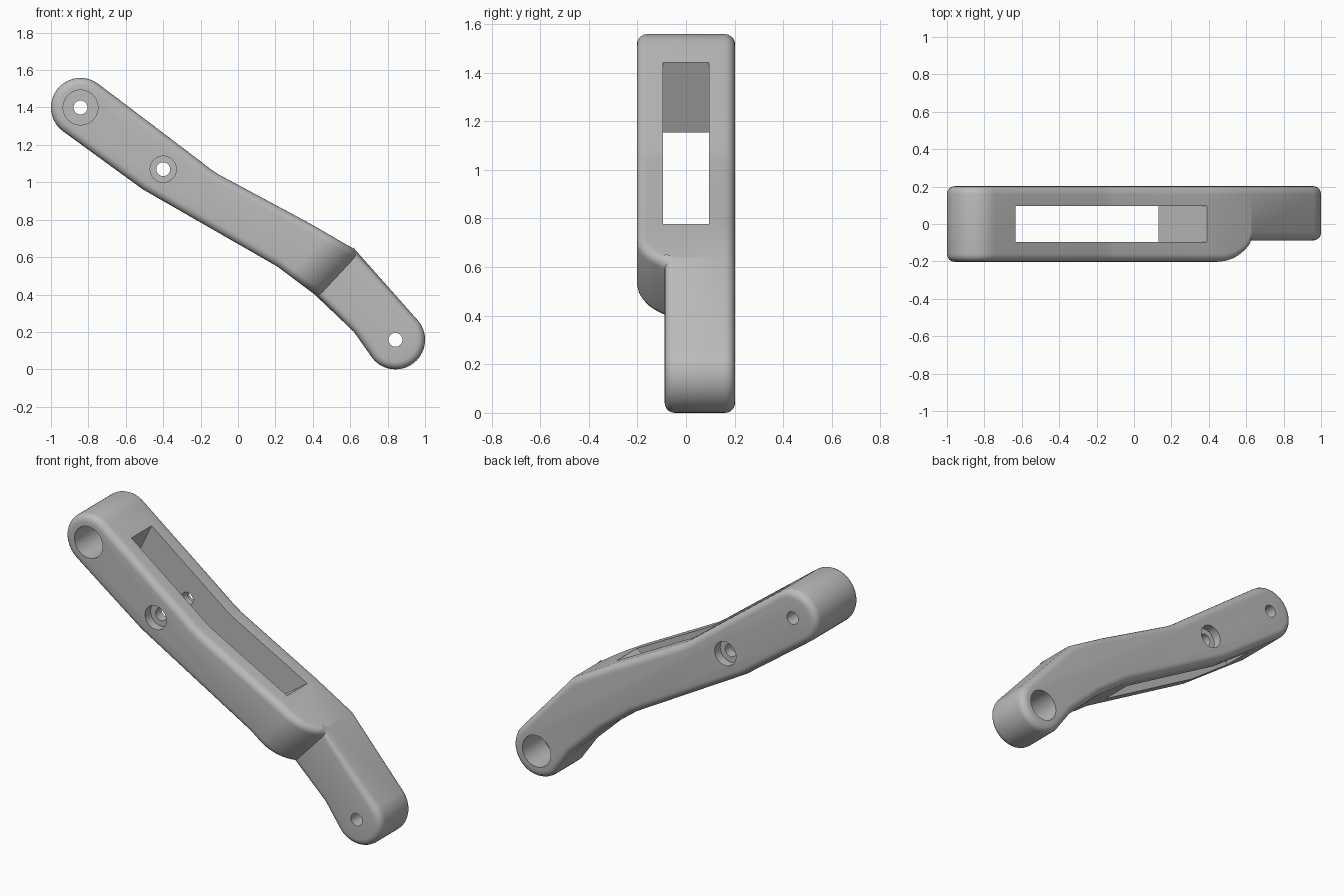
import bpy, bmesh, math
from mathutils import Vector

old = bpy.data.objects.get("Cube")
if old:
    bpy.data.objects.remove(old, do_unlink=True)

HALF = 0.202      # half thickness of the arm
STEP_Y = -0.088   # front face of the thin end
END_R = 0.158     # radius of both rounded ends
TOP_END, LOW_END, MIDDLE = (-0.842, 1.4), (0.842, 0.158), (-0.4, 1.07)

metal = bpy.data.materials.new("plain grey")
metal.use_nodes = True
grey = (0.5, 0.5, 0.5, 1)
metal.diffuse_color = grey
metal.node_tree.nodes["Principled BSDF"].inputs["Base Color"].default_value = grey


def prism(name, points, offset):
    """Solid made by sweeping a closed loop of points along an offset."""
    bm = bmesh.new()
    face = bm.faces.new([bm.verts.new(p) for p in points])
    swept = bmesh.ops.extrude_face_region(bm, geom=[face], use_keep_orig=True)
    moved = [g for g in swept["geom"] if isinstance(g, bmesh.types.BMVert)]
    bmesh.ops.translate(bm, verts=moved, vec=offset)
    bmesh.ops.recalc_face_normals(bm, faces=bm.faces)
    mesh = bpy.data.meshes.new(name)
    bm.to_mesh(mesh)
    bm.free()
    mesh.materials.append(metal)
    obj = bpy.data.objects.new(name, mesh)
    bpy.context.collection.objects.link(obj)
    return obj


def arc(centre, radius, start, end, steps):
    angles = [math.radians(start + (end - start) * i / steps) for i in range(steps + 1)]
    return [(centre[0] + radius * math.cos(a), centre[1] + radius * math.sin(a)) for a in angles]


def side_prism(name, outline, y0, y1):
    return prism(name, [(x, y0, z) for x, z in outline], (0, y1 - y0, 0))


def cut(target, cutter):
    cutter.hide_render = True
    mod = target.modifiers.new("cut", 'BOOLEAN')
    mod.operation, mod.solver, mod.object = 'DIFFERENCE', 'EXACT', cutter
    bpy.context.view_layer.objects.active = target
    bpy.ops.object.modifier_apply(modifier=mod.name)
    bpy.data.objects.remove(cutter, do_unlink=True)


def bore(target, centre, radius, y0, y1):
    cut(target, side_prism("bore_cutter", arc(centre, radius, 0, 352.5, 47), y0, y1))


# Arm outline: upper edge, low end, lower edge, top end
outline = [(-0.2, 1.112), (-0.15, 1.073), (-0.1, 1.04), (0.39, 0.777), (0.626, 0.64)]
outline += arc(LOW_END, END_R, 40, -140, 28)
outline += [(0.62, 0.2), (0.41, 0.4), (0.21, 0.55), (-0.51, 0.963)]
outline += arc(TOP_END, END_R, 233.5, 52, 28)
arm = side_prism("lever_arm", outline, -HALF, HALF)

# Front relief: a curved shoulder running down to the thin end
origin, along, across = Vector((0.626, 0, 0.6)), Vector((0.68, 0, 0.73)), Vector((0.73, 0, -0.68))
rise = HALF + STEP_Y
run = 0.2
radius = (run ** 2 + rise ** 2) / (2 * rise)
sweep = math.degrees(math.asin(run / radius))
profile = arc((-run, -HALF + radius), radius, -90, -90 + sweep, 10)
profile += [(1, STEP_Y), (1, -0.5), (-run, -0.5)]
cut(arm, prism("relief_cutter",
               [origin - along + across * s + Vector((0, y, 0)) for s, y in profile], along * 2))

# Round the outer rims only, where a side wall meets the front or back
bm = bmesh.new()
bm.from_mesh(arm.data)
bmesh.ops.remove_doubles(bm, verts=bm.verts, dist=0.0005)
bm.normal_update()
rims = []
for e in bm.edges:
    if len(e.link_faces) == 2:
        low, high = sorted(abs(f.normal.y) for f in e.link_faces)
        if low < 0.1 and high > 0.4:
            rims.append(e)
bmesh.ops.bevel(bm, geom=rims, offset=0.042, offset_type='OFFSET', segments=5,
                profile=0.5, affect='EDGES', clamp_overlap=False)
bm.to_mesh(arm.data)
bm.free()

# Slot through the upper and lower edges, with slanted end walls
slot = [Vector(p) for p in ((-0.635, 1.44), (0.39, 0.777), (0.13, 0.596), (-0.77, 1.16))]
upper_l, upper_r, lower_r, lower_l = slot
left_dir, right_dir = upper_l - lower_l, upper_r - lower_r
slot = [upper_l + left_dir, upper_r + right_dir, lower_r - right_dir, lower_l - left_dir]
cut(arm, side_prism("slot_cutter", slot, -0.095, 0.095))

# Through holes and their counterbores
for centre in (TOP_END, LOW_END, MIDDLE):
    bore(arm, centre, 0.037, -0.5, 0.5)
bore(arm, TOP_END, 0.093, -0.5, 0.08)
bore(arm, LOW_END, 0.093, 0.0, 0.5)
bore(arm, MIDDLE, 0.07, -0.5, -0.15)
bore(arm, MIDDLE, 0.07, 0.15, 0.5)

bpy.ops.object.select_all(action='DESELECT')
arm.select_set(True)
bpy.context.view_layer.objects.active = arm
bpy.ops.object.shade_smooth_by_angle(angle=math.radians(30))
